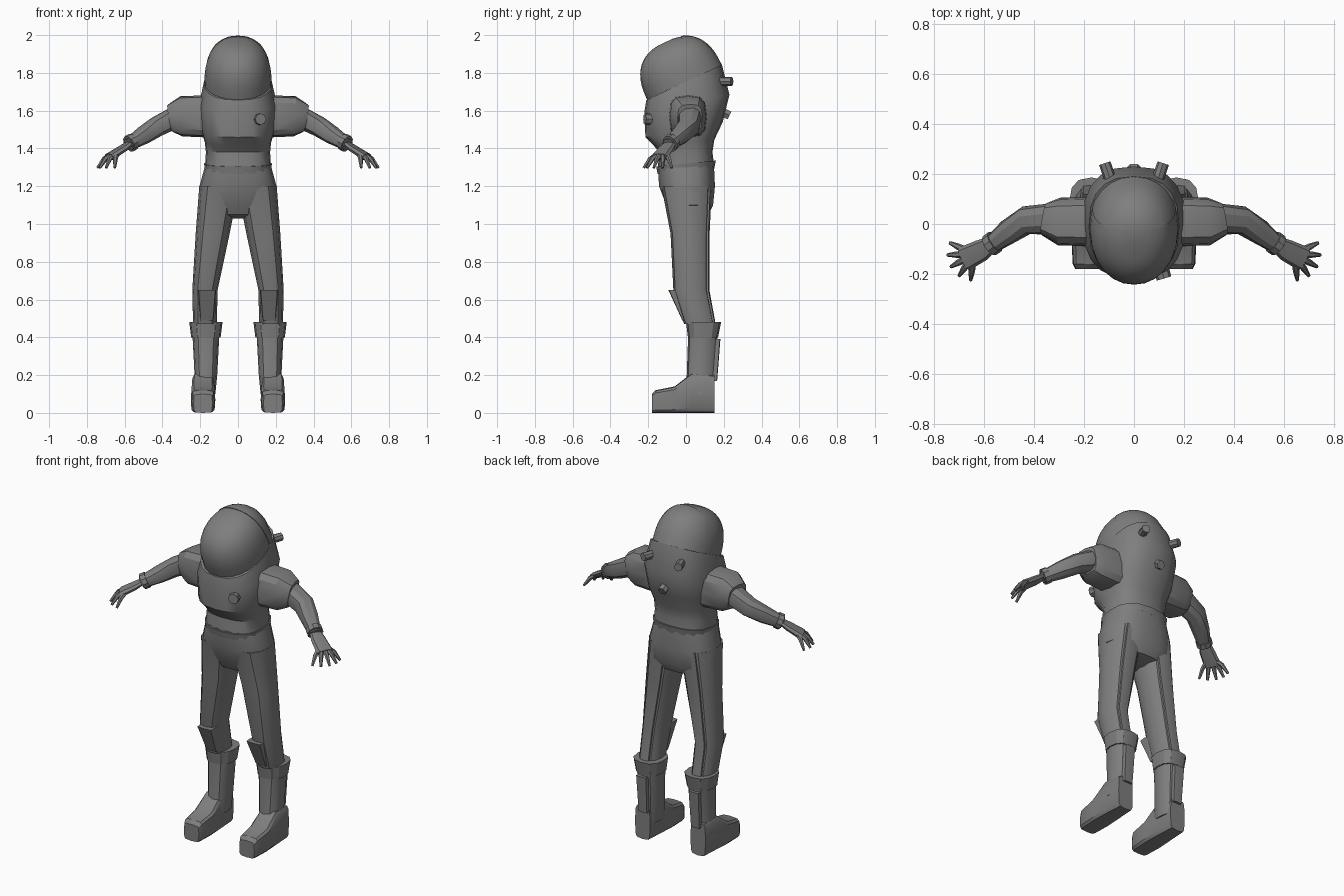
import bpy
import math
from mathutils import Vector

cube = bpy.data.objects.get("Cube")
if cube:
    bpy.data.objects.remove(cube, do_unlink=True)

suit = bpy.data.materials.new("suit_grey")
suit.use_nodes = True
grey = (.21, .21, .21, 1)
suit.diffuse_color = grey
suit.node_tree.nodes["Principled BSDF"].inputs["Base Color"].default_value = grey


def activate(part):
    bpy.ops.object.select_all(action='DESELECT')
    part.select_set(True)
    bpy.context.view_layer.objects.active = part


def edit(part, operator, **settings):
    """Run one mesh operator on the whole part, then smooth its soft edges."""
    activate(part)
    bpy.ops.object.mode_set(mode='EDIT')
    bpy.ops.mesh.select_all(action='SELECT')
    operator(**settings)
    bpy.ops.object.mode_set(mode='OBJECT')
    bpy.ops.object.shade_smooth_by_angle(angle=math.radians(32))


def loft(name, rings, sides=12, power=2.5, mirror=True):
    """Skin rings of (centre, half axis, half axis) with a superellipse section."""
    def rounded(value):
        return math.copysign(abs(value) ** (2 / power), value)

    verts, faces = [], []
    for centre, across, over in rings:
        for side in range(sides):
            angle = math.tau * side / sides
            verts.append(centre + across * rounded(math.cos(angle)) + over * rounded(math.sin(angle)))
    for start in range(0, len(verts) - sides, sides):
        for side in range(sides):
            after = (side + 1) % sides
            faces.append((start + side, start + after, start + sides + after, start + sides + side))
    faces.append(range(sides))
    faces.append(range(len(verts) - sides, len(verts)))
    mesh = bpy.data.meshes.new(name)
    mesh.from_pydata(verts, [], faces)
    mesh.materials.append(suit)
    part = bpy.data.objects.new(name, mesh)
    bpy.context.collection.objects.link(part)
    edit(part, bpy.ops.mesh.normals_make_consistent, inside=False)
    if mirror:
        part.modifiers.new("Mirror", 'MIRROR')
    return part


def level(x, y, z, width, depth, slope=0):
    """Ring around the vertical, rising towards the back by the slope."""
    return Vector((x, y, z)), Vector((width, 0, 0)), Vector((0, depth, depth * slope))


def tube(name, path, radii, flat=1, sides=8, power=2.0, mirror=True):
    """Rings square to a path, flattened upwards by a factor."""
    points = [Vector(point) for point in path]
    rings = []
    for index, (point, radius) in enumerate(zip(points, radii)):
        ahead = points[min(index + 1, len(points) - 1)]
        forward = (ahead - points[max(index - 1, 0)]).normalized()
        sideways = forward.cross(Vector((0, 0, 1))).normalized()
        rings.append((point, sideways * radius, sideways.cross(forward) * radius * flat))
    return loft(name, rings, sides, power, mirror)


# Helmet: a tilted dome, divided into rear shell and slightly smaller visor
tilt = math.radians(25)
along = Vector((0, math.cos(tilt), math.sin(tilt)))
upward = Vector((0, -math.sin(tilt), math.cos(tilt)))
steps = 12


def dome(name, size, keep):
    rings = []
    for step in range(steps):
        angle = math.pi / 2 * step / steps
        radius = size * math.cos(angle) ** .8
        height = size * math.sin(angle) ** .8
        centre = Vector((0, -.01, 1.75)) + upward * height * .24
        rings.append((centre, Vector((radius * .18, 0, 0)), along * radius * .22))
    part = loft(name, rings, sides=24, power=2.1, mirror=False)
    edit(part, bpy.ops.mesh.bisect, plane_co=(0, -.03, 2), plane_no=keep,
         use_fill=True, clear_inner=True)


seam = Vector((0, .9, .4))
dome("helmet_shell", 1, seam)
dome("visor", .985, -seam)

# Upper body and belt
loft("torso", [level(0, -.01, 1.75, .18, .2, .47),
               level(0, .005, 1.64, .205, .225, .2),
               level(0, -.01, 1.5, .195, .205, .2),
               level(0, -.01, 1.43, .175, .16, .1),
               level(0, 0, 1.38, .17, .14),
               level(0, 0, 1.3, .175, .15)], sides=20, mirror=False)
loft("belt", [level(0, 0, 1.28, .174, .15, .1),
              level(0, 0, 1.32, .18, .158, .1)], sides=16, mirror=False)

# Trousers with raised panels down the back of each leg
loft("pelvis", [level(0, 0, 1.31, .174, .15),
                level(0, .005, 1.2, .204, .15),
                level(0, .02, 1.1, .213, .125),
                level(0, .02, 1.05, .15, .1),
                level(0, .01, 1.03, .05, .05)], sides=18, mirror=False)
leg = [(.1, 0, 1.2, .105, .13), (.134, .018, .95, .09, .1),
       (.175, .025, .65, .067, .092), (.175, .07, .47, .063, .08)]
loft("legs", [level(*ring) for ring in leg])
loft("leg_back_panels", [level(x, y + .05, z, width / 2, depth - .043)
                         for x, y, z, width, depth in leg], sides=8, power=6)
loft("knee_pads", [level(.164, -.055, .65, .048, .038),
                   level(.165, 0, .49, .035, .02)], sides=8, power=8)

# Boots
loft("boot_cuffs", [level(.17, .09, .4, .078, .08),
                    level(.17, .093, .48, .088, .093)])
loft("boot_shafts", [level(.17, .09, .43, .072, .078),
                     level(.17, .078, .2, .06, .074),
                     level(.182, .07, .1, .062, .08)])
loft("calf_plates", [level(.175, .15, .39, .035, .032),
                     level(.175, .14, .17, .03, .025)], sides=8, power=8)
foot = [(-.18, .1, .05), (-.16, .12, .06), (-.06, .14, .065), (.03, .21, .06), (.15, .2, .05)]
loft("boot_feet", [(Vector((.185, y, height / 2)), Vector((width, 0, 0)), Vector((0, 0, height / 2)))
                   for y, height, width in foot], power=5)

# Arms
tube("shoulder_pads", [(.16, .01, 1.57), (.3, .01, 1.57), (.355, .02, 1.56)],
     [.1, .095, .067], flat=1.12, sides=12, power=3.2)
tube("arms", [(.32, .02, 1.57), (.43, .015, 1.515), (.5, -.03, 1.47), (.58, -.09, 1.42)],
     [.064, .057, .05, .035], flat=.95, sides=10, power=2.4)
tube("wrist_cuffs", [(.555, -.07, 1.437), (.577, -.086, 1.424)], [.046, .046], sides=10)

# Hands: digits fan out from the middle of each palm
tube("palms", [(.57, -.08, 1.43), (.61, -.105, 1.4), (.68, -.14, 1.355)],
     [.032, .044, .05], flat=.4, power=2.6)
for index, digit in enumerate(("little_fingers", "ring_fingers", "middle_fingers",
                               "index_fingers", "thumbs")):
    fan = math.radians(25 - 27 * index)
    tube(digit, [(.64 + reach * math.cos(fan), -.12 + reach * math.sin(fan), z)
                 for reach, z in ((.03, 1.37), (.07, 1.345), (.105, 1.297))],
         [.014, .013, .007], sides=6)

# Valves on the back and dial on the chest
tube("upper_valves", [(.085, .15, 1.755), (.117, .243, 1.755)], [.024, .024])
tube("lower_valve", [(0, .16, 1.61), (0, .23, 1.575)], [.026, .026], sides=6, mirror=False)
tube("chest_dial", [(.1, -.15, 1.555), (.12, -.218, 1.555)], [.033, .03], mirror=False)
